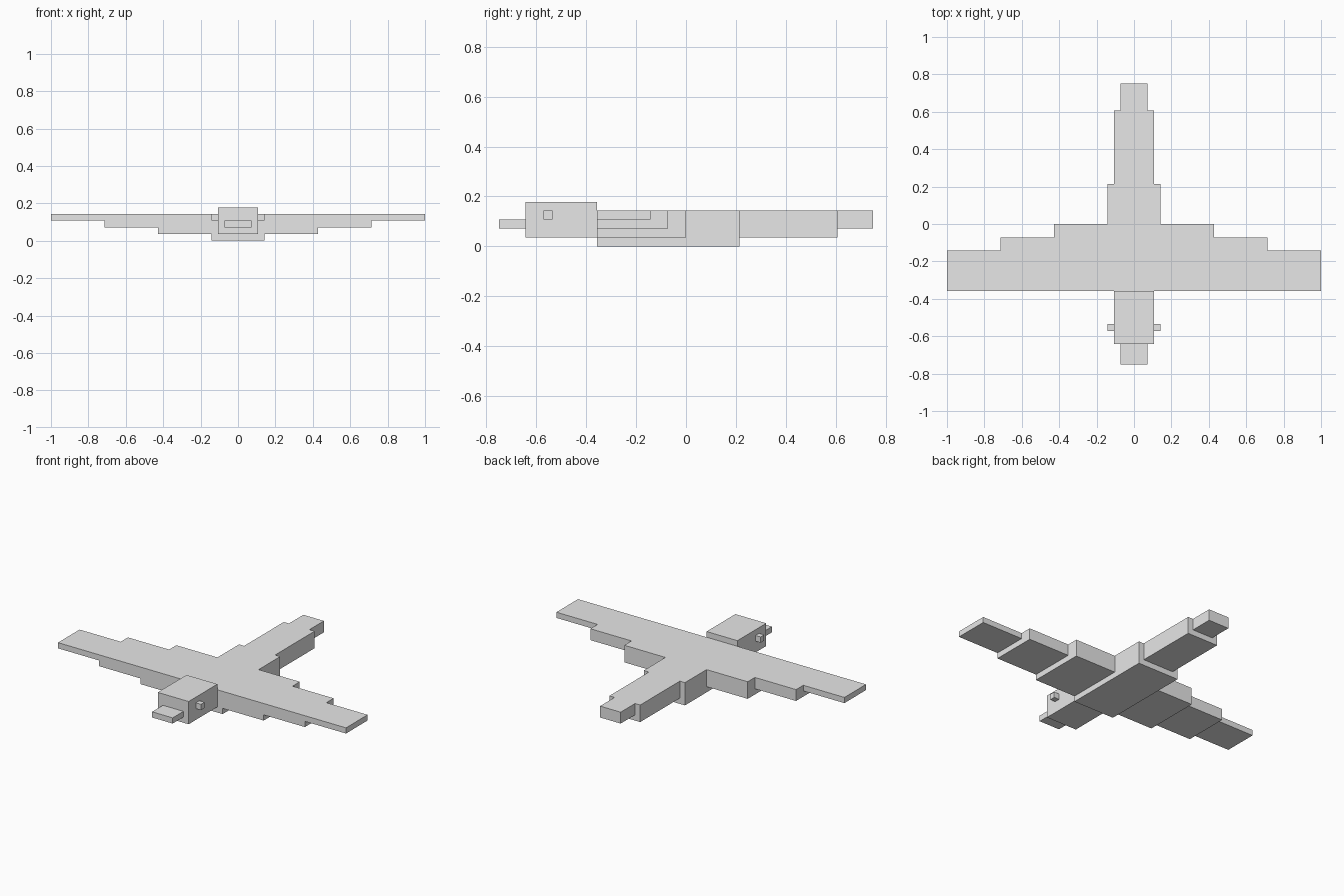
import bpy

if "Cube" in bpy.data.objects:
    bpy.data.objects.remove(bpy.data.objects["Cube"], do_unlink=True)

# The whole model sits on a block grid, 56 blocks across the wings
UNIT = 2 / 56

GREY = (0.8, 0.8, 0.8, 1)
grey = bpy.data.materials.new("plain grey")
grey.use_nodes = True
grey.diffuse_color = GREY
grey.node_tree.nodes["Principled BSDF"].inputs["Base Color"].default_value = GREY


def block(name, x, y, z):
    """Box spanning the given (low, high) ranges in grid blocks."""
    spans = (x, y, z)
    bpy.ops.mesh.primitive_cube_add(size=1)
    part = bpy.context.object
    part.name = name
    part.data.materials.append(grey)
    for vert in part.data.vertices:
        vert.co = [(lo if c < 0 else hi) * UNIT for c, (lo, hi) in zip(vert.co, spans)]
    return part


def pair(name, x, y, z):
    """The same box on both sides."""
    block("left_" + name, x, y, z)
    block("right_" + name, (-x[1], -x[0]), y, z)


# Body and stepped tail
block("body", (-4, 4), (-10, 6), (0, 4))
block("tail", (-3, 3), (6, 17), (1, 4))
block("tail_tip", (-2, 2), (17, 21), (2, 4))

# Head, beak and eyes
block("head", (-3, 3), (-18, -10), (1, 5))
block("beak", (-2, 2), (-21, -18), (2, 3))
pair("eye", (3, 4), (-16, -15), (3, 4))

# Wings, thinner and narrower towards the tips
for step, name in enumerate(("inner_wing", "middle_wing", "outer_wing")):
    start = 4 + 8 * step
    pair(name, (start, start + 8), (-10, -2 * step), (1 + step, 4))
